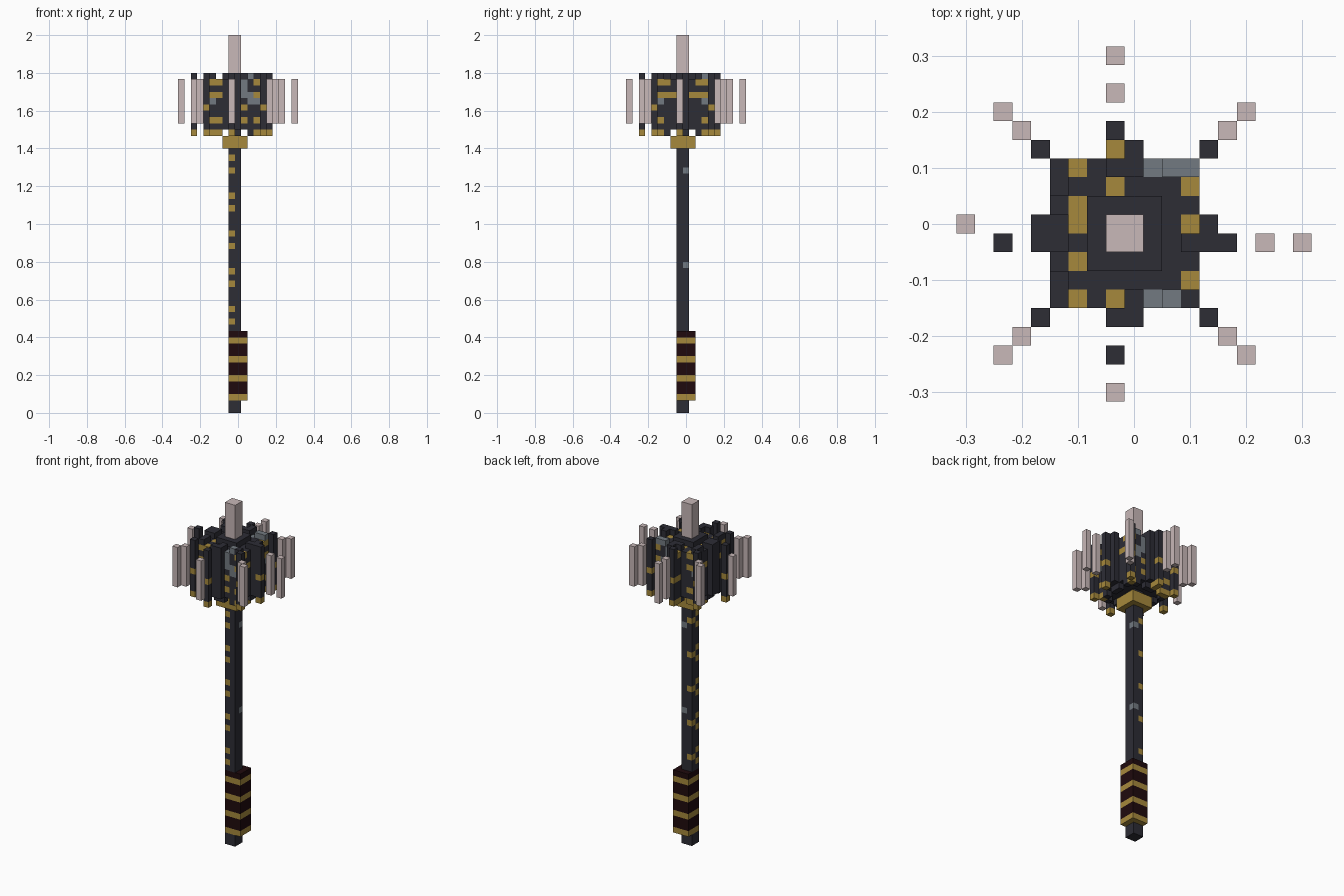
import bpy
import bmesh

if "Cube" in bpy.data.objects:
    bpy.data.objects.remove(bpy.data.objects["Cube"])

V = 1 / 30  # edge of one cube; cube (0, 0) is centred on the origin


def material(name, rgb):
    m = bpy.data.materials.new(name)
    m.diffuse_color = (*rgb, 1)
    m.use_nodes = True
    m.node_tree.nodes["Principled BSDF"].inputs["Base Color"].default_value = m.diffuse_color
    return m


MATS = [material("dark_iron", (0.026, 0.026, 0.036)),
        material("gold", (0.38, 0.25, 0.045)),
        material("pale_bone", (0.58, 0.48, 0.48)),
        material("dark_leather", (0.014, 0.003, 0.004)),
        material("worn_steel", (0.17, 0.195, 0.22))]
IRON, GOLD, BONE, LEATHER, STEEL = range(5)
cubes = {}  # cell -> (part, colour)


def fill(part, xs, ys, zs, colour):
    """Fill inclusive cell ranges; colour is an index or a rule of x, y, z."""
    for x in range(xs[0], xs[1] + 1):
        for y in range(ys[0], ys[1] + 1):
            for z in range(zs[0], zs[1] + 1):
                c = colour(x, y, z) if callable(colour) else colour
                cubes[x, y, z] = (part, c)


def column(part, x, y, z0, z1, colour):
    fill(part, (x, x), (y, y), (z0, z1), colour)


# Shaft with a winding gold inlay and a few worn spots
def shaft_colour(x, y, z):
    if x == -1 and 13 < z < 42:
        if (y == -1 and z % 6 in (2, 4)) or (y == 0 and z % 6 == 3):
            return GOLD
    if (x, y) == (0, 0) and z in (23, 38):
        return STEEL
    return IRON


fill("shaft", (-1, 0), (-1, 0), (0, 44), shaft_colour)

# Wrapped grip and collar
fill("grip", (-1, 1), (-1, 1), (2, 12),
     lambda x, y, z: GOLD if z % 3 == 2 else LEATHER)
fill("collar", (-2, 1), (-2, 1), (42, 43), GOLD)

# Head core, raised in the middle
fill("head_core", (-3, 2), (-3, 2), (45, 52), IRON)
fill("head_core", (-2, 1), (-2, 1), (45, 53), IRON)


# Ring of upright bars round the core; bars next to the axes are recessed
def ring_colour(x, y, z):
    if x in (-4, 3) and z == 50 and y in (-4, -3, -2, 1, 2, 3):
        return GOLD
    if (x in (-3, 3) or y in (-4, 3) and x == -4) and z in (44, 46, 50, 52):
        return GOLD if y in (-4, 3) or x == -3 else IRON
    if x == 1 and z in (46, 48):
        return GOLD
    if y in (-4, 3) and (x, z) in ((0, 51), (1, 51), (1, 50), (2, 50), (2, 49)):
        return STEEL
    if x in (-4, 3) and y in (-4, 3) and z == 49:
        return STEEL
    return IRON


for x in range(-4, 4):
    for y in range(-4, 4):
        if x in (-4, 3) or y in (-4, 3):
            recessed = x in (-2, 1) or y in (-2, 1)
            column("head_bars", x, y, 45 if recessed else 44,
                   52 if recessed else 53, ring_colour)

# Gold and worn caps, one cube lower than the bars
for x, y in ((-3, 3), (-1, 2), (3, 2), (-3, 1), (-3, 0), (3, 0),
             (-3, -2), (3, -3), (-3, -4), (-1, -4)):
    cubes.pop((x, y, 53), None)
    cubes[x, y, 52] = ("head_bars", GOLD)
for x, y in ((1, 3), (2, 3), (3, 3), (1, -4), (2, -4)):
    top = max(z for z in range(45, 54) if (x, y, z) in cubes)
    cubes[x, y, top] = ("head_bars", STEEL)


# Outer flange bars
def flange_colour(x, y, z):
    return GOLD if z in (44, 48) else IRON


for x, y in ((-5, 4), (4, 4), (-5, -5), (4, -5), (5, -1), (-1, 5),
             (-7, -1), (-1, -7)):
    column("flange_bars", x, y, 44, 53, flange_colour)
for x, y in ((-5, 0), (-5, -1), (4, 0), (4, -1), (0, 4), (-1, -5), (0, -5)):
    column("flange_bars", x, y, 45, 53, IRON)
column("flange_bars", -1, 4, 44, 52, lambda x, y, z: GOLD if z % 4 == 0 else IRON)

# Bone spikes standing off the head, and the tall one on top
for x, y in ((-9, 0), (9, -1), (7, -1), (-1, 9), (-1, 7), (-1, -9),
             (-7, 6), (-6, 5), (6, 6), (5, 5),
             (-7, -7), (-6, -6), (6, -7), (5, -6)):
    column("side_spikes", x, y, 46, 52, BONE)
fill("top_spike", (-1, 0), (-1, 0), (54, 59), BONE)

# Turn the exposed cube sides of each part into a mesh
SIDES = [(a, s) for a in range(3) for s in (-1, 1)]
for part in sorted({p for p, _ in cubes.values()}):
    bm = bmesh.new()
    verts = {}
    for cell, (owner, colour) in cubes.items():
        if owner != part:
            continue
        for axis, sign in SIDES:
            near = list(cell)
            near[axis] += sign
            if tuple(near) in cubes:
                continue
            corners = []
            for u, w in ((0, 0), (1, 0), (1, 1), (0, 1)):
                p = list(cell)
                p[axis] += sign > 0
                p[(axis + 1) % 3] += u
                p[(axis + 2) % 3] += w
                p = tuple(p)
                if p not in verts:
                    verts[p] = bm.verts.new(((p[0] - 0.5) * V,
                                             (p[1] - 0.5) * V, p[2] * V))
                corners.append(verts[p])
            face = bm.faces.new(corners if sign > 0 else corners[::-1])
            face.material_index = colour
    mesh = bpy.data.meshes.new(part)
    bm.to_mesh(mesh)
    bm.free()
    for m in MATS:
        mesh.materials.append(m)
    bpy.context.collection.objects.link(bpy.data.objects.new(part, mesh))
